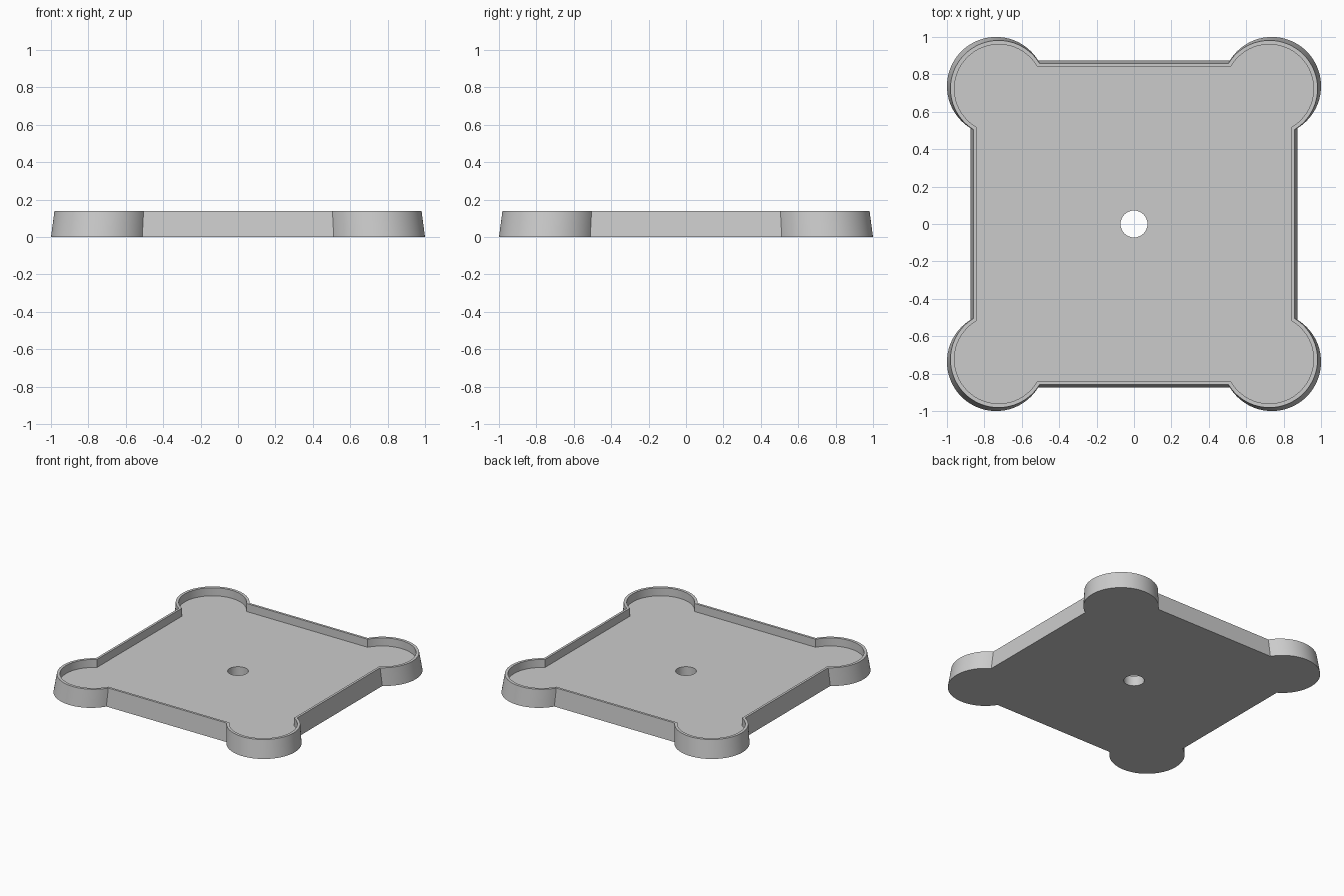
import bpy, bmesh, math

if "Cube" in bpy.data.objects:
    bpy.data.objects.remove(bpy.data.objects["Cube"])

HEIGHT, FLOOR_Z = 0.139, 0.077
HOLE_R, HOLE_SEGS = 0.072, 48
ARC_SEGS = 48


def outline(side, centre, radius):
    """Square of half-width side with a round lobe at each corner."""
    d = side - centre
    start = -math.acos(d / radius) - math.pi / 2 + math.pi / 2
    # lobe meets the straight sides where x = side and y = side
    start = -math.pi / 2 + math.asin(d / radius) + 0.0
    start = -math.acos(d / radius)
    end = math.pi / 2 - start
    points = []
    for corner in range(4):
        turn = corner * math.pi / 2
        c, s = math.cos(turn), math.sin(turn)
        for i in range(ARC_SEGS + 1):
            a = start + (end - start) * i / ARC_SEGS
            x = centre + radius * math.cos(a)
            y = centre + radius * math.sin(a)
            points.append((x * c - y * s, x * s + y * c))
    return points


def add_ring(bm, points, z):
    verts = [bm.verts.new((x, y, z)) for x, y in points]
    edges = [bm.edges.new((v, verts[(i + 1) % len(verts)])) for i, v in enumerate(verts)]
    return verts, edges


def wall(bm, a, b):
    n = len(a)
    for i in range(n):
        j = (i + 1) % n
        bm.faces.new((a[i], a[j], b[j], b[i]))


bm = bmesh.new()
hole = [(HOLE_R * math.cos(2 * math.pi * i / HOLE_SEGS),
         HOLE_R * math.sin(2 * math.pi * i / HOLE_SEGS)) for i in range(HOLE_SEGS)]
inner = outline(0.841, 0.723, 0.237)

# Rings: tapered outside, upright inside, and the centre hole
base, base_e = add_ring(bm, outline(0.873, 0.737, 0.263), 0)
rim_out, _ = add_ring(bm, outline(0.859, 0.724, 0.2575), HEIGHT)
rim_in, _ = add_ring(bm, inner, HEIGHT)
floor, floor_e = add_ring(bm, inner, FLOOR_Z)
hole_low, hole_low_e = add_ring(bm, hole, 0)
hole_top, hole_top_e = add_ring(bm, hole, FLOOR_Z)

# Outer wall, rim, inner wall and hole wall
for a, b in ((base, rim_out), (rim_out, rim_in), (rim_in, floor), (hole_top, hole_low)):
    wall(bm, a, b)

# Underside and tray floor, each with the hole left open
bmesh.ops.triangle_fill(bm, use_beauty=True, edges=base_e + hole_low_e, normal=(0, 0, -1))
bmesh.ops.triangle_fill(bm, use_beauty=True, edges=floor_e + hole_top_e, normal=(0, 0, 1))
bmesh.ops.recalc_face_normals(bm, faces=bm.faces[:])

mesh = bpy.data.meshes.new("tray")
bm.to_mesh(mesh)
bm.free()
tray = bpy.data.objects.new("tray", mesh)
bpy.context.collection.objects.link(tray)

grey = bpy.data.materials.new("grey")
grey.diffuse_color = (0.6, 0.6, 0.6, 1)
grey.use_nodes = True
grey.node_tree.nodes["Principled BSDF"].inputs["Base Color"].default_value = grey.diffuse_color
mesh.materials.append(grey)

bpy.context.view_layer.objects.active = tray
tray.select_set(True)
bpy.ops.object.shade_smooth_by_angle(angle=math.radians(30))
